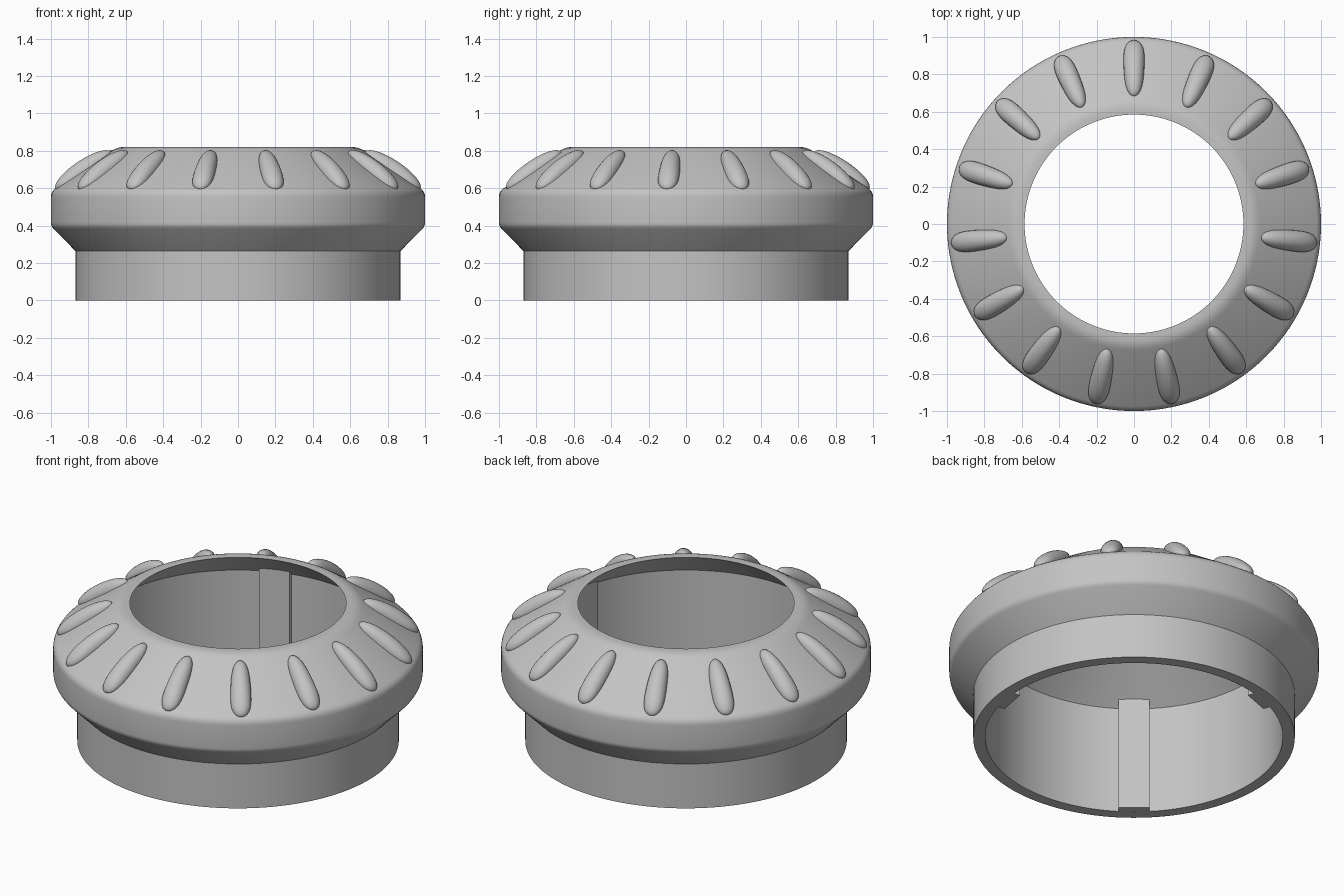
import bpy
import bmesh
from math import cos, sin, pi, radians, sqrt, atan2
from mathutils import Matrix, Vector

if "Cube" in bpy.data.objects:
    bpy.data.objects.remove(bpy.data.objects["Cube"], do_unlink=True)

SEGMENTS = 128

grey = bpy.data.materials.new("plain_grey")
grey.use_nodes = True
colour = (0.55, 0.55, 0.55, 1)
grey.diffuse_color = colour
grey.node_tree.nodes["Principled BSDF"].inputs["Base Color"].default_value = colour


def finish(bm, name, angle):
    """Turn a bmesh into a named, shaded object."""
    bmesh.ops.recalc_face_normals(bm, faces=bm.faces[:])
    mesh = bpy.data.meshes.new(name)
    bm.to_mesh(mesh)
    bm.free()
    mesh.materials.append(grey)
    obj = bpy.data.objects.new(name, mesh)
    bpy.context.collection.objects.link(obj)
    bpy.ops.object.select_all(action="DESELECT")
    obj.select_set(True)
    bpy.context.view_layer.objects.active = obj
    bpy.ops.object.shade_smooth_by_angle(angle=radians(angle))
    return obj


def rounded(before, corner, after, size, steps=4):
    """Replace a profile corner with a short curve."""
    corner = Vector(corner)
    a = corner + (Vector(before) - corner).normalized() * size
    b = corner + (Vector(after) - corner).normalized() * size
    return [a.lerp(corner, t).lerp(corner.lerp(b, t), t)
            for t in (i / steps for i in range(steps + 1))]


# Ring body: closed profile (radius, height) turned about z
neck_top, low_edge, high_edge = (0.87, 0.265), (1.0, 0.397), (1.0, 0.583)
shoulder, hole_edge = (0.645, 0.82), (0.585, 0.82)
ceiling_edge = (0.805, 0.642)
profile = [(0.87, 0), neck_top]
profile += rounded(neck_top, low_edge, high_edge, 0.02)
profile += rounded(low_edge, high_edge, shoulder, 0.03)
profile += rounded(high_edge, shoulder, hole_edge, 0.035)
profile += [hole_edge, ceiling_edge, (0.805, 0)]

bm = bmesh.new()
rings = []
for i in range(SEGMENTS):
    a = 2 * pi * i / SEGMENTS
    rings.append([bm.verts.new((r * cos(a), r * sin(a), z)) for r, z in profile])
for i, ring in enumerate(rings):
    following = rings[(i + 1) % SEGMENTS]
    for j in range(len(profile)):
        k = (j + 1) % len(profile)
        bm.faces.new((ring[j], following[j], following[k], ring[k]))
finish(bm, "ring_body", 25)

# Grip bumps: tapered half-sunk ovals lying on the sloping shoulder
slope = atan2(shoulder[1] - high_edge[1], high_edge[0] - shoulder[0])
bm = bmesh.new()
for i in range(15):
    place = (Matrix.Rotation(radians(90 + 24 * i), 4, "Z")
             @ Matrix.Translation((0.832, 0, 0.695))
             @ Matrix.Rotation(slope, 4, "Y"))
    made = bmesh.ops.create_uvsphere(bm, u_segments=24, v_segments=16, radius=1)
    for v in made["verts"]:
        u, w, h = v.co.z, v.co.x, v.co.y
        width = 0.055 * sqrt(1 + 0.7 * u * u) * (1 + 0.15 * u)
        v.co = place @ Vector((0.178 * u, width * w, 0.054 * h))
finish(bm, "grip_bumps", 60)

# Inner ribs: three keys running from the rim up to the sloping ceiling
for n, angle in enumerate((110, 230, 350)):
    bm = bmesh.new()
    bmesh.ops.create_cube(bm, size=1)
    turn = Matrix.Rotation(radians(angle), 4, "Z")
    for v in bm.verts:
        r = 0.76 if v.co.x < 0 else 0.82
        top = 0.69 if v.co.x < 0 else 0.65
        z = top if v.co.z > 0 else 0.001
        v.co = turn @ Vector((r, 0.17 * v.co.y, z))
    finish(bm, "inner_rib_%d" % (n + 1), 25)
